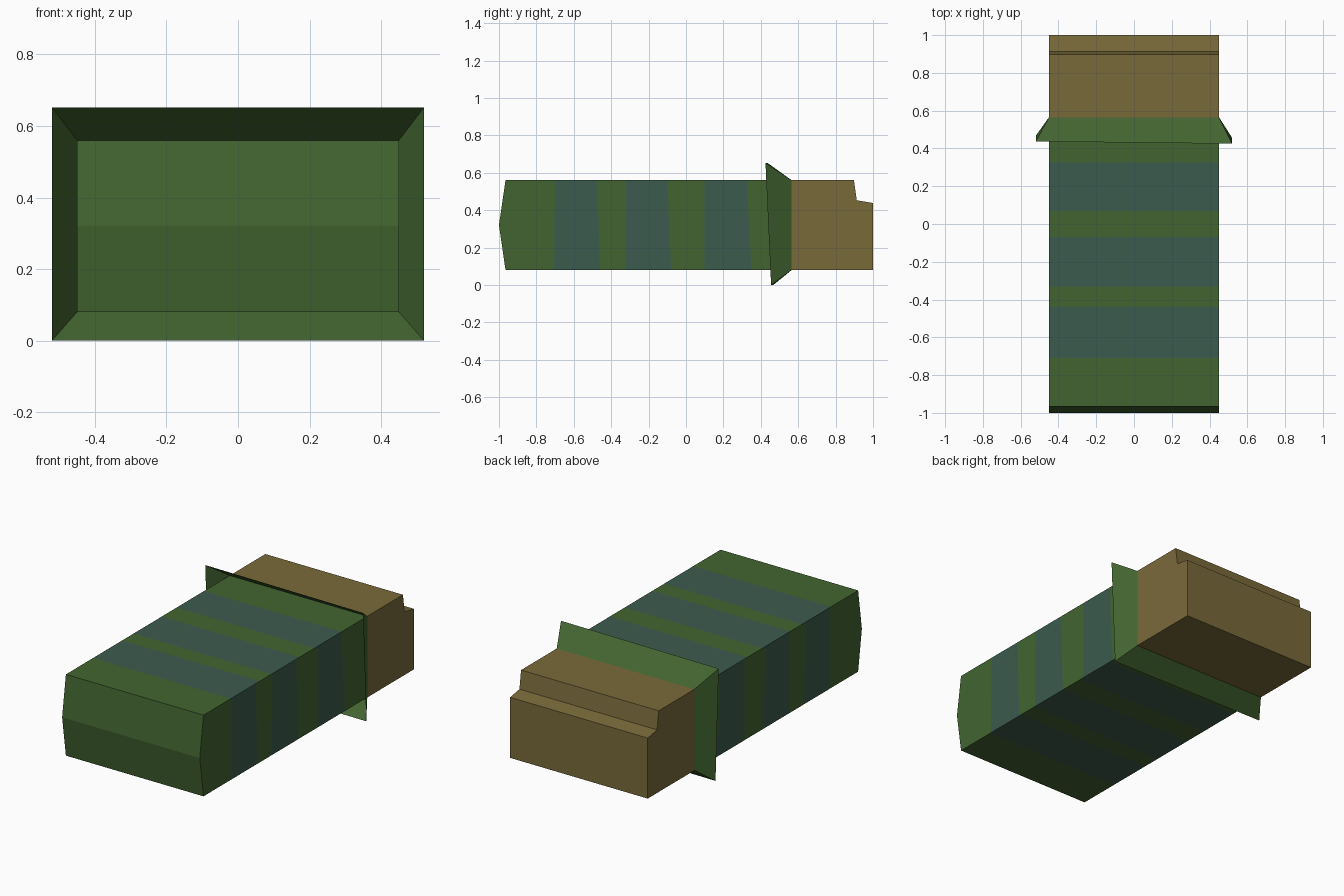
import bpy

if "Cube" in bpy.data.objects:
    bpy.data.objects.remove(bpy.data.objects["Cube"])


def srgb(r, g, b):
    return tuple(((c / 255 + 0.055) / 1.055) ** 2.4 for c in (r, g, b)) + (1.0,)


def material(name, rgb):
    m = bpy.data.materials.new(name)
    m.diffuse_color = srgb(*rgb)
    m.use_nodes = True
    m.node_tree.nodes["Principled BSDF"].inputs["Base Color"].default_value = m.diffuse_color
    return m


GREEN = material("moss green", (66, 100, 48))
TEAL = material("dull teal", (60, 91, 78))
BROWN = material("olive brown", (121, 106, 58))


def make(name, verts, faces, mats, indices=None):
    me = bpy.data.meshes.new(name)
    me.from_pydata(verts, [], faces)
    for m in mats:
        me.materials.append(m)
    if indices:
        for p, i in zip(me.polygons, indices):
            p.material_index = i
    ob = bpy.data.objects.new(name, me)
    bpy.context.collection.objects.link(ob)
    return ob


W, LOW, MID, HIGH = 0.45, 0.08, 0.32, 0.56
FRONT, BACK = -0.965, 0.565
# Cross-section corners (x, z), clockwise seen from the front
RING = [(-W, HIGH), (W, HIGH), (W, LOW), (-W, LOW)]

# Striped body: stripe edges as y along the upper and lower side of each panel
flat = [FRONT, -0.71, -0.44, -0.33, -0.07, 0.07, 0.325, BACK]
side_top = [FRONT, -0.70, -0.475, -0.32, -0.10, 0.10, 0.325, BACK]
side_low = [FRONT, -0.705, -0.46, -0.325, -0.08, 0.10, 0.35, BACK]
panels = [(flat, flat), (side_top, side_low), (flat, flat), (side_low, side_top)]

verts, faces, idx = [], [], []


def add(points, mat):
    faces.append(tuple(range(len(verts), len(verts) + len(points))))
    verts.extend(points)
    idx.append(mat)


for k, (ya, yb) in enumerate(panels):
    (ax, az), (bx, bz) = RING[k], RING[(k + 1) % 4]
    for i in range(len(ya) - 1):
        add([(ax, ya[i], az), (bx, yb[i], bz), (bx, yb[i + 1], bz), (ax, ya[i + 1], az)], i % 2)

# Pointed front end of the body
add([(-W, FRONT, LOW), (W, FRONT, LOW), (W, -1, MID), (-W, -1, MID)], 0)
add([(-W, -1, MID), (W, -1, MID), (W, FRONT, HIGH), (-W, FRONT, HIGH)], 0)
add([(W, -1, MID), (W, FRONT, LOW), (W, FRONT, HIGH)], 0)
add([(-W, -1, MID), (-W, FRONT, HIGH), (-W, FRONT, LOW)], 0)
make("striped_body", verts, faces, [GREEN, TEAL], idx)

# Flared collar, an open skirt leaning toward the front
outer = [(-0.52, 0.437, 0.652), (0.52, 0.425, 0.652), (0.52, 0.455, 0.0), (-0.52, 0.467, 0.0)]
inner = [(x, BACK, z) for x, z in RING]
make("flared_collar", outer + inner,
     [(i, (i + 1) % 4, (i + 1) % 4 + 4, i + 4) for i in range(4)], [GREEN])

# Stepped rear block, extruded from its side profile (y, z)
prof = [(BACK, LOW), (1.0, LOW), (1.0, 0.438), (0.913, 0.453), (0.898, HIGH), (BACK, HIGH)]
n = len(prof)
v = [(W, y, z) for y, z in prof] + [(-W, y, z) for y, z in prof]
f = [tuple(range(n)), tuple(reversed(range(n, 2 * n)))]
f += [(i, i + n, (i + 1) % n + n, (i + 1) % n) for i in range(n)]
make("stepped_rear_block", v, f, [BROWN])
